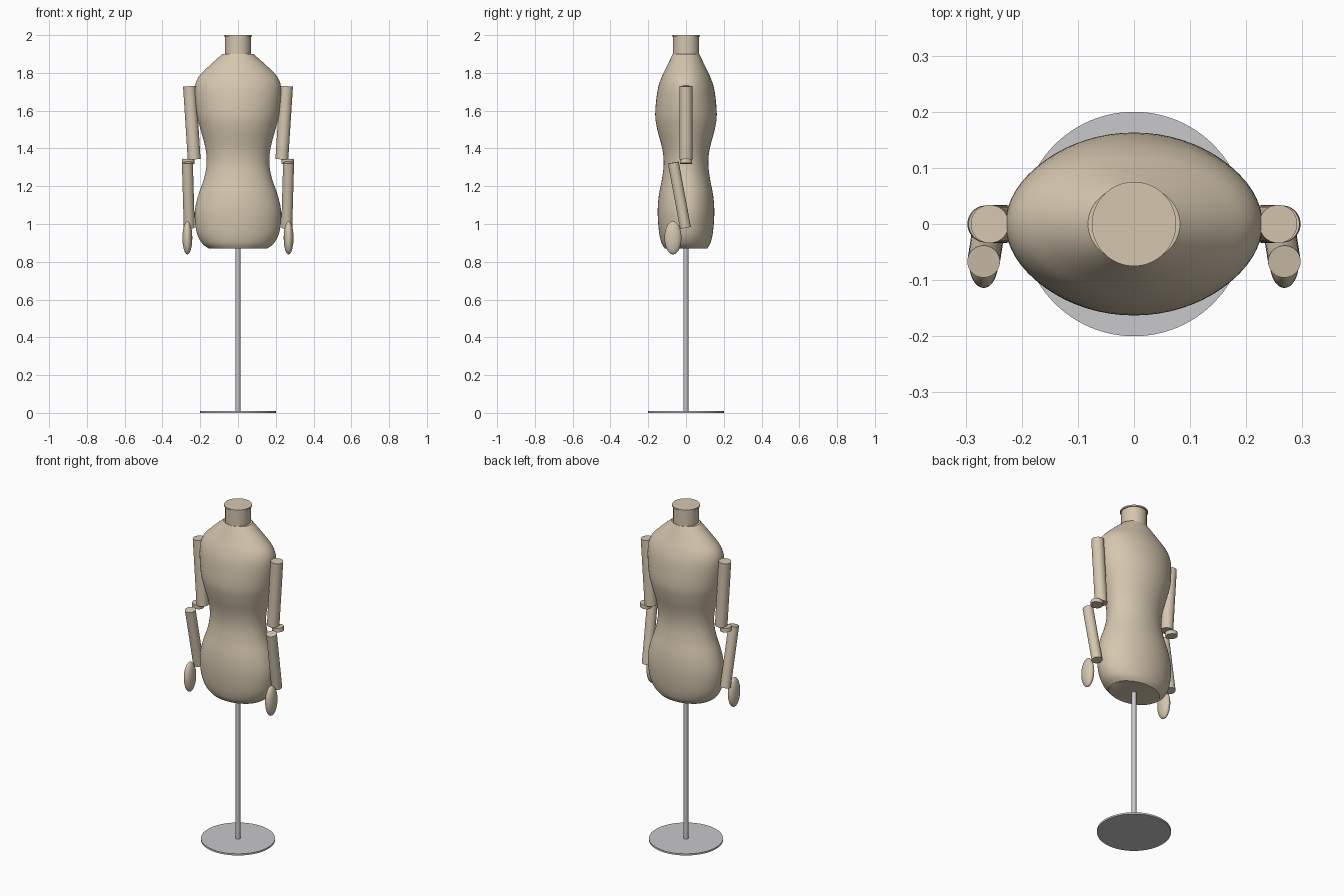
import bpy, bmesh, math
from mathutils import Vector

if "Cube" in bpy.data.objects:
    bpy.data.objects.remove(bpy.data.objects["Cube"])


def material(name, rgb):
    m = bpy.data.materials.new(name)
    m.diffuse_color = (*rgb, 1)
    m.use_nodes = True
    m.node_tree.nodes["Principled BSDF"].inputs["Base Color"].default_value = m.diffuse_color
    return m


LINEN = material("linen beige", (0.67, 0.57, 0.43))
STEEL = material("stand grey", (0.58, 0.58, 0.60))


def finish(obj, name, mat):
    obj.name = name
    obj.data.materials.clear()
    obj.data.materials.append(mat)
    bpy.ops.object.select_all(action='DESELECT')
    obj.select_set(True)
    bpy.context.view_layer.objects.active = obj
    bpy.ops.object.shade_smooth_by_angle(angle=math.radians(35))
    return obj


def rod(name, a, b, radius, mat, sides=48):
    """Cylinder between two points."""
    a, b = Vector(a), Vector(b)
    bpy.ops.mesh.primitive_cylinder_add(vertices=sides, radius=radius, depth=(b - a).length,
                                        location=(a + b) / 2)
    obj = bpy.context.object
    obj.rotation_euler = (b - a).to_track_quat('Z', 'Y').to_euler()
    return finish(obj, name, mat)


def spline(p0, p1, p2, p3, t):
    """Catmull-Rom blend of profile rows."""
    return [0.5 * (2 * b + (c - a) * t + (2 * a - 5 * b + 4 * c - d) * t * t
                   + (3 * b - a - 3 * c + d) * t ** 3) for a, b, c, d in zip(p0, p1, p2, p3)]


# Torso: elliptical sections (height, half width, half depth)
PROFILE = [(0.87, 0.155, 0.112), (0.90, 0.192, 0.130), (0.96, 0.220, 0.143), (1.06, 0.229, 0.150),
           (1.15, 0.211, 0.144), (1.24, 0.180, 0.127), (1.32, 0.166, 0.118), (1.40, 0.172, 0.126),
           (1.50, 0.198, 0.152), (1.58, 0.218, 0.163), (1.70, 0.229, 0.152), (1.77, 0.214, 0.132),
           (1.83, 0.160, 0.104), (1.90, 0.082, 0.070)]


def torso(steps=5, sides=64):
    rows = []
    n = len(PROFILE)
    for i in range(n - 1):
        pts = [PROFILE[min(max(i + k, 0), n - 1)] for k in (-1, 0, 1, 2)]
        rows += [spline(*pts, s / steps) for s in range(steps)]
    rows.append(PROFILE[-1])
    bm = bmesh.new()
    rings = [[bm.verts.new((w * math.cos(math.tau * k / sides), d * math.sin(math.tau * k / sides), z))
              for k in range(sides)] for z, w, d in rows]
    for lo, hi in zip(rings, rings[1:]):
        for k in range(sides):
            j = (k + 1) % sides
            bm.faces.new((lo[k], lo[j], hi[j], hi[k]))
    bm.faces.new(rings[0][::-1])
    bm.faces.new(rings[-1])
    mesh = bpy.data.meshes.new("torso")
    bm.to_mesh(mesh)
    bm.free()
    obj = bpy.data.objects.new("torso", mesh)
    bpy.context.collection.objects.link(obj)
    finish(obj, "torso", LINEN)


torso()

# Neck and its cap
rod("neck", (0, 0, 1.88), (0, 0, 1.995), 0.069, LINEN, 64)
rod("neck_cap", (0, 0, 1.992), (0, 0, 2.0), 0.075, LINEN, 64)

# Arms, mirrored left and right
for side, s in (("left", 1), ("right", -1)):
    rod(side + "_upper_arm", (s * 0.257, 0, 1.73), (s * 0.232, 0, 1.342), 0.034, LINEN)
    rod(side + "_elbow_disc", (s * 0.264, 0, 1.320), (s * 0.262, 0, 1.343), 0.033, LINEN)
    rod(side + "_forearm", (s * 0.268, -0.067, 1.325), (s * 0.258, -0.003, 0.98), 0.029, LINEN)
    bpy.ops.mesh.primitive_uv_sphere_add(segments=32, ring_count=20, radius=1,
                                         location=(s * 0.268, -0.069, 0.927))
    hand = bpy.context.object
    hand.scale = (0.026, 0.045, 0.088)
    finish(hand, side + "_hand", LINEN)

# Stand
rod("pole", (0, 0, 0.005), (0, 0, 0.88), 0.0125, STEEL, 32)
rod("base_plate", (0, 0, 0), (0, 0, 0.01), 0.2, STEEL, 96)
